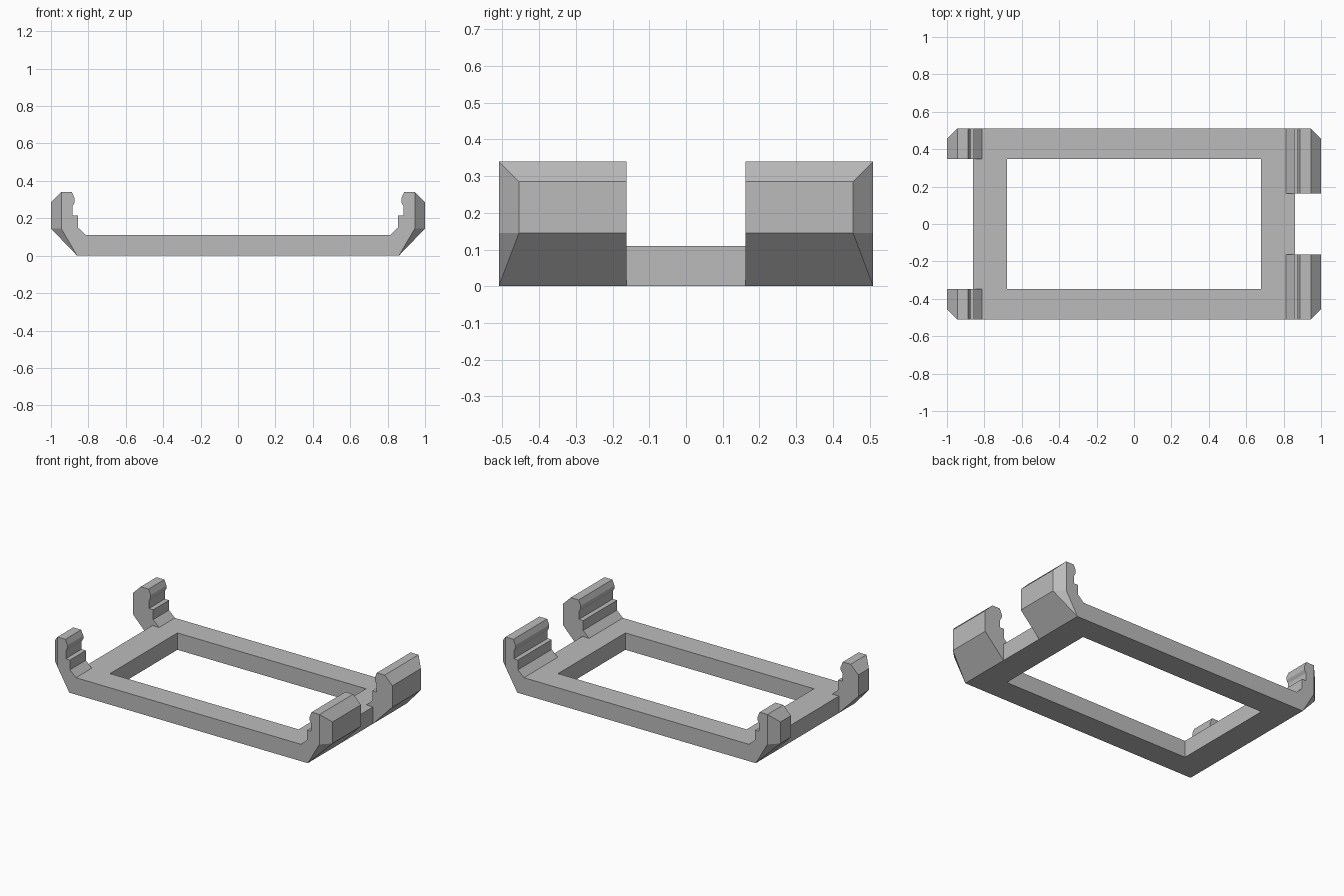
import bpy
import bmesh
from mathutils import Vector

if "Cube" in bpy.data.objects:
    bpy.data.objects.remove(bpy.data.objects["Cube"], do_unlink=True)

GREY = (0.5, 0.5, 0.5, 1.0)
plastic = bpy.data.materials.new("grey plastic")
plastic.use_nodes = True
plastic.diffuse_color = GREY
plastic.node_tree.nodes["Principled BSDF"].inputs["Base Color"].default_value = GREY

HALF_X, HALF_Y, THICK = 0.86, 0.51, 0.11   # base frame
HOLE_X, HOLE_Y = 0.68, 0.347


def finish(bm, name):
    bmesh.ops.recalc_face_normals(bm, faces=bm.faces)
    mesh = bpy.data.meshes.new(name)
    bm.to_mesh(mesh)
    bm.free()
    mesh.materials.append(plastic)
    obj = bpy.data.objects.new(name, mesh)
    bpy.context.collection.objects.link(obj)
    return obj


# Base frame: a rectangular ring extruded upward
bm = bmesh.new()
signs = [(-1, -1), (1, -1), (1, 1), (-1, 1)]
outer = [bm.verts.new((sx * HALF_X, sy * HALF_Y, 0)) for sx, sy in signs]
inner = [bm.verts.new((sx * HOLE_X, sy * HOLE_Y, 0)) for sx, sy in signs]
for i in range(4):
    j = (i + 1) % 4
    bm.faces.new((outer[i], outer[j], inner[j], inner[i]))
ring = bmesh.ops.extrude_face_region(bm, geom=bm.faces[:], use_keep_orig=True)
for v in ring["geom"]:
    if isinstance(v, bmesh.types.BMVert):
        v.co.z = THICK
finish(bm, "base_frame")

# Clip cross-section (x, z): sloped outside, stepped and lipped inside
PROFILE = [
    (0.86, 0), (1.0, 0.145), (1.0, 0.285), (0.945, 0.34), (0.888, 0.34),
    (0.873, 0.305), (0.873, 0.285), (0.885, 0.265), (0.885, 0.214),
    (0.855, 0.214), (0.855, 0.15), (0.812, THICK), (0.86, THICK),
]
# Planes trimming the outer corner: upright chamfer and slanted foot
TRIMS = [
    (Vector((0.945, HALF_Y, 0.2)), Vector((1, 1, 0))),
    (Vector((0.86, HALF_Y, 0)), Vector((0.145, 0.145, -0.085))),
]


def clip(name, y_inner, side_x, side_y):
    bm = bmesh.new()
    face = bm.faces.new([bm.verts.new((x, y_inner, z)) for x, z in PROFILE])
    ext = bmesh.ops.extrude_face_region(bm, geom=[face], use_keep_orig=True)
    for v in ext["geom"]:
        if isinstance(v, bmesh.types.BMVert):
            v.co.y = HALF_Y
    for point, normal in TRIMS:
        bmesh.ops.bisect_plane(
            bm, geom=bm.verts[:] + bm.edges[:] + bm.faces[:], dist=1e-5,
            plane_co=point, plane_no=normal.normalized(), clear_outer=True)
        rim = [e for e in bm.edges if e.is_boundary]
        bmesh.ops.holes_fill(bm, edges=rim, sides=0)
    # Mirror into the requested corner
    for v in bm.verts:
        v.co.x *= side_x
        v.co.y *= side_y
    finish(bm, name)


# Wide clips on the left end, narrow clips on the right end
for side_y, where in ((-1, "front"), (1, "back")):
    clip("wide_clip_" + where, 0.162, 1, side_y)
    clip("narrow_clip_" + where, HOLE_Y, -1, side_y)
